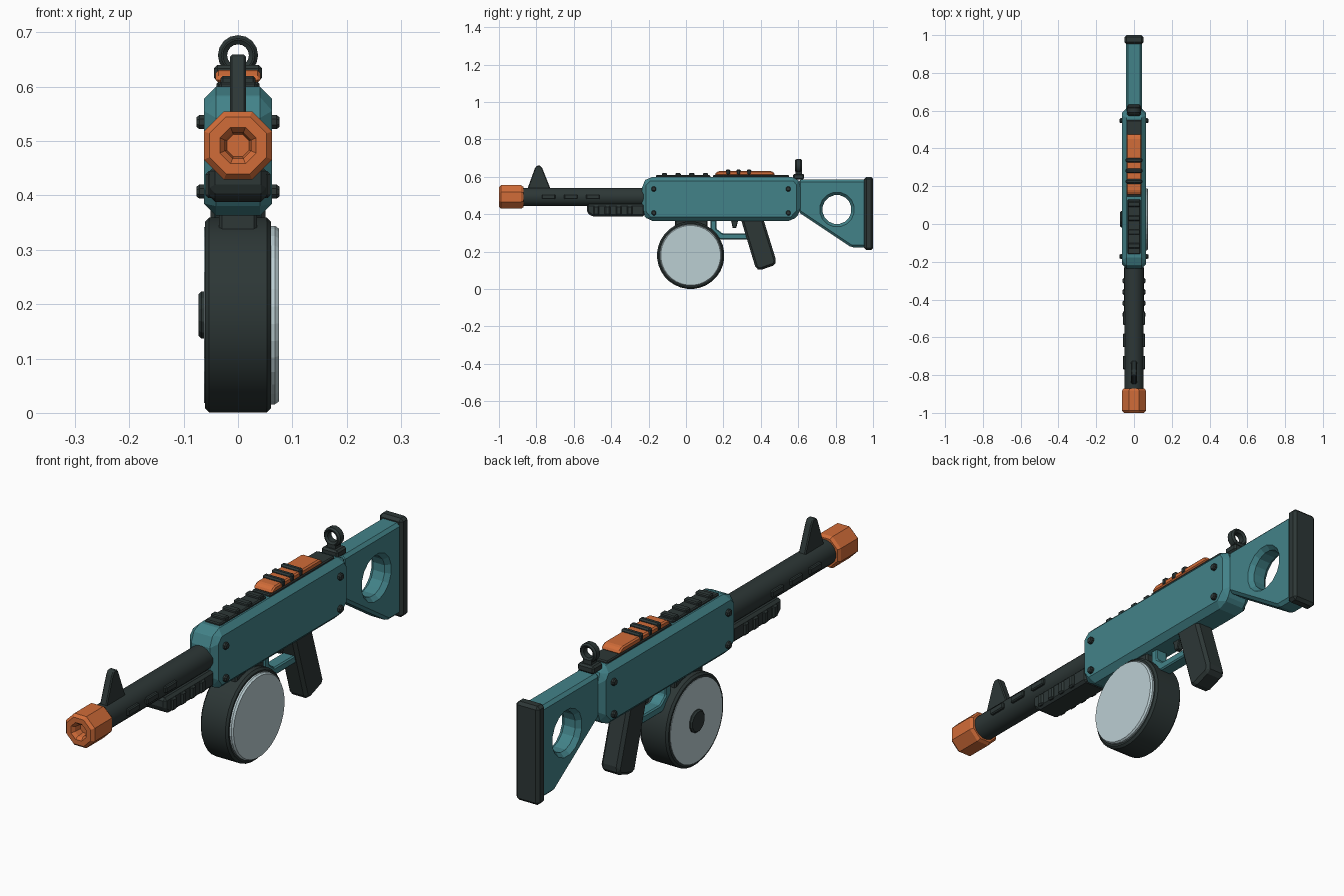
import bpy, bmesh, math
from mathutils import Vector

cube = bpy.data.objects.get("Cube")
if cube:
    bpy.data.objects.remove(cube, do_unlink=True)


def material(name, rgb):
    m = bpy.data.materials.new(name)
    m.use_nodes = True
    m.diffuse_color = (*rgb, 1)
    bsdf = m.node_tree.nodes["Principled BSDF"]
    bsdf.inputs["Base Color"].default_value = (*rgb, 1)
    bsdf.inputs["Roughness"].default_value = 0.6
    return m


TEAL = material("teal", (0.055, 0.225, 0.25))
DARK = material("charcoal", (0.026, 0.038, 0.037))
ORANGE = material("orange", (0.64, 0.15, 0.04))
PALE = material("pale grey", (0.50, 0.62, 0.65))


def finish(name, bm, mat, bevel=0, smooth=False):
    bmesh.ops.recalc_face_normals(bm, faces=bm.faces)
    mesh = bpy.data.meshes.new(name)
    bm.to_mesh(mesh)
    bm.free()
    mesh.materials.append(mat)
    ob = bpy.data.objects.new(name, mesh)
    bpy.context.collection.objects.link(ob)
    if bevel:
        mod = ob.modifiers.new("edge bevel", "BEVEL")
        mod.width = bevel
        mod.segments = 1
        mod.limit_method = "ANGLE"
        mod.angle_limit = math.radians(20)
    if smooth:
        bpy.ops.object.select_all(action="DESELECT")
        ob.select_set(True)
        bpy.context.view_layer.objects.active = ob
        bpy.ops.object.shade_smooth_by_angle(angle=math.radians(30))
    return ob


def slab(name, outline, half, mat, bevel=0, x=0):
    """Side outline in (y, z), extruded across x."""
    bm = bmesh.new()
    face = bm.faces.new([bm.verts.new((x - half, y, z)) for y, z in outline])
    new = bmesh.ops.extrude_face_region(bm, geom=[face])["geom"]
    verts = [v for v in new if isinstance(v, bmesh.types.BMVert)]
    bmesh.ops.translate(bm, verts=verts, vec=(2 * half, 0, 0))
    return finish(name, bm, mat, bevel)


def box(name, y0, y1, z0, z1, half, mat, bevel=0, x=0):
    return slab(name, [(y0, z0), (y1, z0), (y1, z1), (y0, z1)], half, mat, bevel, x)


def lathe(name, profile, axis, y, z, sides, mat, smooth=False):
    """Rings of (position, radius) along the x or y axis, capped at both ends."""
    bm = bmesh.new()
    rings = []
    for p, r in profile:
        ring = []
        for i in range(sides):
            a = 2 * math.pi * (i + 0.5) / sides
            u, v = r * math.cos(a), r * math.sin(a)
            co = (p, y + u, z + v) if axis == "x" else (u, y + p, z + v)
            ring.append(bm.verts.new(co))
        rings.append(ring)
    for a, b in zip(rings, rings[1:]):
        for i in range(sides):
            j = (i + 1) % sides
            bm.faces.new((a[i], a[j], b[j], b[i]))
    bm.faces.new(rings[0])
    bm.faces.new(rings[-1])
    return finish(name, bm, mat, 0, smooth)


# Muzzle with a recessed bore, and the barrel
lathe("muzzle", [(0.04, 0.022), (0.012, 0.026), (0, 0.036), (0, 0.057), (0.012, 0.068),
                 (0.118, 0.068), (0.13, 0.060)], "y", -1, 0.492, 8, ORANGE)
lathe("barrel", [(-0.89, 0.05), (-0.2, 0.05)], "y", 0, 0.492, 16, DARK, True)
for i in range(3):
    y = -0.77 + 0.118 * i
    for side in (-1, 1):
        box("barrel_vent", y, y + 0.072, 0.48, 0.506, 0.009, DARK, 0.004, side * 0.05)
slab("front_sight", [(-0.85, 0.53), (-0.808, 0.645), (-0.798, 0.659), (-0.778, 0.659),
                     (-0.768, 0.645), (-0.722, 0.53)], 0.015, DARK, 0.004)

# Ribbed fore grip under the barrel
slab("fore_grip", [(-0.53, 0.41), (-0.505, 0.388), (-0.22, 0.388), (-0.22, 0.455),
                   (-0.53, 0.455)], 0.052, DARK, 0.01)
for i in range(4):
    y = -0.495 + 0.06 * i
    box("fore_grip_rib", y, y + 0.03, 0.395, 0.445, 0.06, DARK, 0.006)

# Receiver body with screws
slab("receiver", [(-0.235, 0.405), (-0.2, 0.363), (0.57, 0.363), (0.613, 0.41),
                  (0.613, 0.565), (0.585, 0.6), (-0.2, 0.6), (-0.235, 0.565)],
     0.063, TEAL, 0.027)
for side in (-1, 1):
    for y in (-0.172, 0.547):
        for z in (0.407, 0.535):
            lathe("screw", [(side * 0.055, 0.014), (side * 0.071, 0.014),
                            (side * 0.076, 0.010)], "x", y, z, 8, DARK)

# Top rails and orange cover
box("front_rail", -0.16, 0.13, 0.59, 0.609, 0.034, DARK, 0.004)
for i in range(4):
    y = -0.115 + 0.073 * i
    box("front_rail_ridge", y - 0.014, y + 0.014, 0.6, 0.62, 0.032, DARK, 0.004)
box("rear_rail", 0.145, 0.55, 0.59, 0.609, 0.04, DARK, 0.004)
slab("top_cover", [(0.155, 0.607), (0.475, 0.607), (0.475, 0.618), (0.455, 0.631),
                   (0.175, 0.631), (0.155, 0.618)], 0.041, ORANGE, 0.006)
for i in range(3):
    y = 0.225 + 0.056 * i
    box("top_cover_ridge", y - 0.012, y + 0.012, 0.61, 0.64, 0.044, DARK, 0.006)

# Rear ring sight
box("rear_sight_base", 0.572, 0.632, 0.585, 0.616, 0.036, DARK, 0.007)
box("rear_sight_post", 0.585, 0.62, 0.61, 0.632, 0.018, DARK)
bm = bmesh.new()
ring = []
for i in range(16):
    a = 2 * math.pi * i / 16
    row = []
    for r, y in ((0.02, -0.012), (0.028, -0.018), (0.031, -0.018), (0.037, -0.011),
                 (0.037, 0.011), (0.031, 0.018), (0.028, 0.018), (0.02, 0.012)):
        row.append(bm.verts.new((r * math.cos(a), 0.602 + y, 0.658 + r * math.sin(a))))
    ring.append(row)
for i in range(16):
    a, b = ring[i], ring[(i + 1) % 16]
    for j in range(8):
        k = (j + 1) % 8
        bm.faces.new((a[j], a[k], b[k], b[j]))
finish("rear_sight_ring", bm, DARK, 0, True)

# Stock with a flared round opening, and the butt pad
stock = slab("stock", [(0.60, 0.585), (0.965, 0.585), (0.965, 0.222), (0.885, 0.222),
                       (0.60, 0.412)], 0.043, TEAL, 0.012)
cutter = lathe("stock_cutter", [(-0.06, 0.108), (-0.025, 0.078), (0.025, 0.078), (0.06, 0.108)],
               "x", 0.807, 0.425, 16, TEAL)
cutter.hide_render = True
cut = stock.modifiers.new("opening", "BOOLEAN")
cut.operation = "DIFFERENCE"
cut.solver = "EXACT"
cut.object = cutter
bpy.context.view_layer.objects.active = stock
for mod in list(stock.modifiers):
    bpy.ops.object.modifier_apply(modifier=mod.name)
bpy.data.objects.remove(cutter, do_unlink=True)
box("butt_pad", 0.953, 1.0, 0.208, 0.6, 0.051, DARK, 0.011)

# Pistol grip, trigger and guard
slab("pistol_grip", [(0.29, 0.385), (0.41, 0.385), (0.483, 0.15), (0.475, 0.128),
                     (0.395, 0.1), (0.373, 0.11)], 0.041, DARK, 0.014)
slab("trigger", [(0.24, 0.37), (0.28, 0.37), (0.268, 0.325), (0.25, 0.325)], 0.012, DARK, 0.003)
slab("trigger_guard", [(0.13, 0.37), (0.13, 0.312), (0.182, 0.265), (0.345, 0.265),
                       (0.345, 0.297), (0.195, 0.297), (0.163, 0.322), (0.163, 0.37)],
     0.026, TEAL, 0.005)

# Drum magazine
box("magazine_neck", -0.06, 0.115, 0.33, 0.375, 0.035, DARK, 0.006)
DY, DZ = 0.025, 0.18
lathe("drum", [(-0.061, 0.172), (-0.053, 0.18), (0.053, 0.18), (0.061, 0.172)],
      "x", DY, DZ, 32, DARK, True)
lathe("drum_right_plate", [(-0.058, 0.163), (-0.063, 0.163)], "x", DY, DZ, 32, PALE)
lathe("drum_left_plate", [(0.058, 0.165), (0.068, 0.165), (0.075, 0.160)], "x", DY, DZ, 32, PALE)
lathe("drum_hub", [(-0.058, 0.045), (-0.067, 0.045), (-0.073, 0.039)], "x", DY, DZ, 12, DARK)
